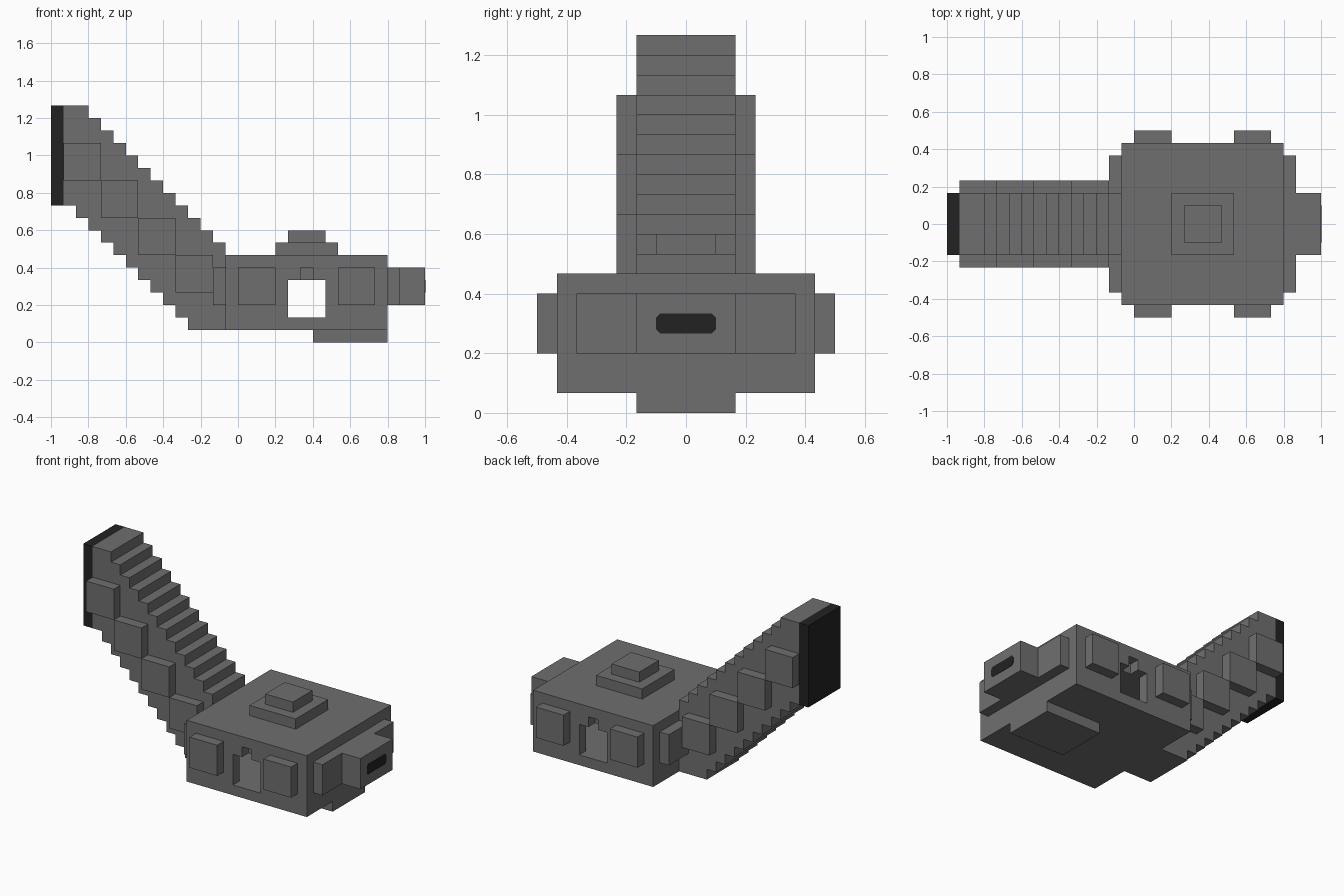
import bpy
import bmesh

U = 1 / 15  # one block of the modelling grid

cube = bpy.data.objects.get("Cube")
if cube:
    bpy.data.objects.remove(cube, do_unlink=True)


def make_material(name, value):
    mat = bpy.data.materials.new(name)
    mat.use_nodes = True
    colour = (value, value, value, 1)
    mat.diffuse_color = colour
    mat.node_tree.nodes["Principled BSDF"].inputs["Base Color"].default_value = colour
    return mat


GREY = make_material("mid grey", 0.159)
BLACK = make_material("near black", 0.016)


def add_object(name, bm, mat):
    bmesh.ops.recalc_face_normals(bm, faces=bm.faces)
    mesh = bpy.data.meshes.new(name)
    bm.to_mesh(mesh)
    bm.free()
    mesh.materials.append(mat)
    obj = bpy.data.objects.new(name, mesh)
    bpy.context.collection.objects.link(obj)
    return obj


def box(name, x, y, z, mat=GREY):
    """Box from (min, max) ranges in grid blocks."""
    bm = bmesh.new()
    bmesh.ops.create_cube(bm, size=1)
    for v in bm.verts:
        for i, (lo, hi) in enumerate((x, y, z)):
            v.co[i] = (hi if v.co[i] > 0 else lo) * U
    return add_object(name, bm, mat)


def prism(name, points, offset, mat):
    """Polygon of 3D grid points, extruded by an offset."""
    bm = bmesh.new()
    face = bm.faces.new([bm.verts.new([c * U for c in p]) for p in points])
    new = bmesh.ops.extrude_face_region(bm, geom=[face])["geom"]
    verts = [g for g in new if isinstance(g, bmesh.types.BMVert)]
    bmesh.ops.translate(bm, verts=verts, vec=[c * U for c in offset])
    return add_object(name, bm, mat)


def sides(lo, hi):
    """Mirrored pair of y ranges with side names."""
    return (("right", (-hi, -lo)), ("left", (lo, hi)))


# Hollow body with a keyhole window through both side walls
body = box("body", (-1, 12), (-6.5, 6.5), (1, 7))
cutters = [box("cavity_cutter", (0, 11), (-5.5, 5.5), (2, 5)),
           box("window_cutter", (4, 7), (-8, 8), (2, 5))]
for side, y in sides(5.5, 8):
    cutters.append(box(side + "_notch_cutter", (5, 6), y, (4, 6)))
for cutter in cutters:
    cutter.hide_render = True
    mod = body.modifiers.new(cutter.name, "BOOLEAN")
    mod.operation = "DIFFERENCE"
    mod.solver = "EXACT"
    mod.object = cutter
graph = bpy.context.evaluated_depsgraph_get()
carved = bpy.data.meshes.new_from_object(body.evaluated_get(graph))
body.modifiers.clear()
body.data = carved
for cutter in cutters:
    bpy.data.objects.remove(cutter, do_unlink=True)

# Foot and stepped top button
box("foot", (6, 12), (-2.5, 2.5), (0, 1))
box("top_plate", (3, 8), (-2.5, 2.5), (7, 8))
box("top_button", (4, 7), (-1.5, 1.5), (8, 9))

# End plates and nose
box("nose_plate", (12, 13), (-5.5, 5.5), (3, 6))
box("nose", (13, 15), (-2.5, 2.5), (3, 6))
box("rear_plate", (-2, -1), (-5.5, 5.5), (3, 6))

# Dark slot on the nose with clipped corners
c = 0.2
slot = [(-1.5 + c, 4), (1.5 - c, 4), (1.5, 4 + c), (1.5, 5 - c),
        (1.5 - c, 5), (-1.5 + c, 5), (-1.5, 5 - c), (-1.5, 4 + c)]
prism("nose_slot", [(15, y, z) for y, z in slot], (0.03, 0, 0), BLACK)

# Pads on the body sides
for side, y in sides(6.5, 7.5):
    for place, x in (("rear", 0), ("front", 8)):
        box(f"{side}_{place}_pad", (x, x + 3), y, (3, 6))

# Stair-stepped arm: upper and lower outlines, one step per block
upper, lower = [], []
for k in range(1, 14):
    top, bottom = min(k + 7, 19), max(k - 2, 1)
    for outline, z in ((upper, top), (lower, bottom)):
        if outline and outline[-1][1] == z:
            outline[-1] = (-k - 1, z)
        else:
            outline += [(-k, z), (-k - 1, z)]
outline = upper + lower[::-1]
prism("arm", [(x, -2.5, z) for x, z in outline], (0, 5, 0), GREY)
box("arm_end_cap", (-15, -14), (-2.5, 2.5), (11, 19), BLACK)

# Pads climbing along the arm sides
for side, y in sides(2.5, 3.5):
    for i in range(4):
        x, z = -5 - 3 * i, 4 + 3 * i
        box(f"{side}_arm_pad_{i + 1}", (x, x + 3), y, (z, z + 3))
